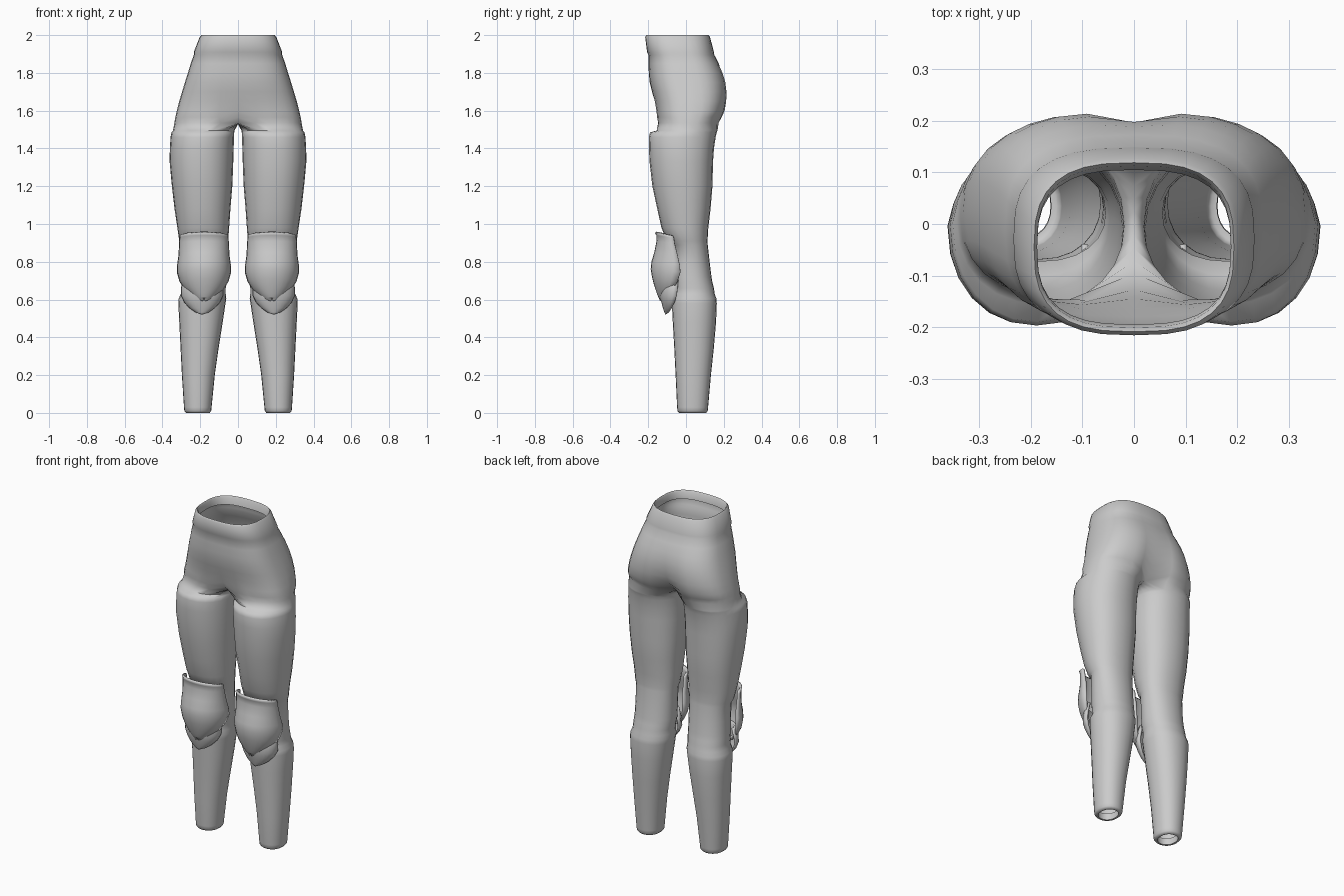
import bpy, bmesh, math

if "Cube" in bpy.data.objects:
    bpy.data.objects.remove(bpy.data.objects["Cube"])

grey = bpy.data.materials.new("plain_grey")
grey.diffuse_color = (0.6, 0.6, 0.6, 1)
grey.use_nodes = True
grey.node_tree.nodes["Principled BSDF"].inputs["Base Color"].default_value = grey.diffuse_color


def spow(v, e):
    return math.copysign(abs(v) ** e, v)


def finish(name, bm, angle, thickness=0):
    """Turn a right-hand half into a mirrored, smooth-shaded object."""
    bmesh.ops.recalc_face_normals(bm, faces=bm.faces)
    me = bpy.data.meshes.new(name)
    bm.to_mesh(me)
    bm.free()
    me.materials.append(grey)
    ob = bpy.data.objects.new(name, me)
    bpy.context.collection.objects.link(ob)
    bpy.ops.object.select_all(action='DESELECT')
    ob.select_set(True)
    bpy.context.view_layer.objects.active = ob
    bpy.ops.object.shade_smooth_by_angle(angle=math.radians(angle))
    if thickness:
        sol = ob.modifiers.new("thickness", 'SOLIDIFY')
        sol.thickness = thickness
        sol.offset = -1
    mir = ob.modifiers.new("mirror", 'MIRROR')
    mir.merge_threshold = 0.0005
    return ob


OUT, INN = 17, 7          # ring points on the outside and on the inner thigh


def pelvis_ring(bm, z, w, yf, yb, dipf=0, dipb=0, e=0.72):
    """Open half ring from front centre round the hip to back centre."""
    c, h = (yf + yb) / 2, (yb - yf) / 2
    row = []
    for i in range(OUT):
        a = math.radians(-90 + 180 * i / (OUT - 1))
        x = 0 if i in (0, OUT - 1) else w * spow(math.cos(a), e)
        dip = (dipf if a < 0 else dipb) * math.exp(-(x / 0.06) ** 2)
        y = c + h * spow(math.sin(a), e)
        y += dip if a < 0 else -dip
        row.append(bm.verts.new((x, y, z)))
    return row


def leg_ring(bm, z, x0, x1, yf, yb, front=None, e=0.92):
    """Closed leg ring; 'front' pushes the front half out as a plate."""
    row = []
    for i in range(OUT + INN):
        a = math.radians(-120 + 15 * i)
        f, r = yf, x1
        if front and math.sin(a) < 0.05:
            f, r = front
        c = (yf + yb) / 2
        h = yb - c if math.sin(a) > 0 else c - f
        row.append(bm.verts.new(((x0 + r) / 2 + (r - x0) / 2 * spow(math.cos(a), e),
                                 c + h * spow(math.sin(a), e), z)))
    return row


def bridge(bm, a, b, closed):
    n = len(a)
    for i in range(n if closed else n - 1):
        j = (i + 1) % n
        bm.faces.new((a[i], a[j], b[j], b[i]))


# Trousers: waist rim, hips, crotch and legs as one loft
bm = bmesh.new()
hips = [
    (1.95, .188, -.195, .105), (1.99, .188, -.201, .113), (2.0, .194, -.209, .119),
    (1.99, .203, -.216, .127), (1.91, .234, -.206, .148), (1.895, .234, -.199, .15),
    (1.85, .25, -.198, .173), (1.8, .265, -.197, .197, 0, .008),
    (1.75, .281, -.192, .213, 0, .015), (1.7, .296, -.18, .219, 0, .022),
    (1.65, .311, -.168, .218, .005, .032), (1.6, .324, -.16, .21, .015, .048),
    (1.565, .332, -.157, .195, .03, .065),
]
rows = [pelvis_ring(bm, *h) for h in hips]
rows.append(pelvis_ring(bm, 1.535, .337, -.156, .183, .06, .085, .8))
for a, b in zip(rows, rows[1:]):
    bridge(bm, a, b, False)
# crotch strip runs along the centre line from back to front
last = rows[-1]
yb, yf = last[-1].co.y, last[0].co.y
strip = [bm.verts.new((0, yb + (yf - yb) * (i + 1) / (INN + 1), 1.53)) for i in range(INN)]
prev = last + strip
legs = [
    (1.495, .018, .344, -.155, .167), (1.485, .02, .346, -.157, .163, (-.19, .352)),
    (1.46, .021, .349, -.157, .157, (-.197, .357)), (1.4, .023, .355, -.156, .148, (-.196, .361)),
    (1.33, .025, .356, -.15, .143, (-.193, .362)), (1.2, .03, .346, -.135, .14, (-.178, .35)),
    (1.08, .04, .332, -.11, .13, (-.152, .336)), (.98, .047, .317, -.09, .118, (-.13, .321)),
    (.91, .052, .308, -.075, .114, (-.1, .311)), (.89, .055, .302, -.072, .115),
    (.8, .058, .298, -.075, .125), (.72, .06, .298, -.075, .135), (.69, .06, .3, -.072, .14),
    (.66, .065, .3, -.068, .148), (.63, .065, .303, -.068, .152),
    (.605, .062, .314, -.076, .161), (.58, .066, .316, -.075, .163),
    (.48, .081, .311, -.07, .159), (.34, .103, .304, -.062, .147), (.2, .123, .297, -.055, .132),
    (.03, .14, .286, -.047, .117), (.01, .142, .284, -.045, .115), (0, .15, .276, -.037, .107),
    (0, .162, .264, -.025, .095), (.04, .16, .266, -.027, .097),
]
for spec in legs:
    cur = leg_ring(bm, *spec)
    bridge(bm, prev, cur, True)
    prev = cur
finish("trousers", bm, 60)


def guard(name, rows, xc, sag, n=14):
    """Curved shell tapering to a point; rows are z, half width, front y, side y."""
    bm = bmesh.new()
    prev = None
    for z, hw, yf, ys in rows:
        cur = []
        for i in range(n + 1):
            u = -1 + 2 * i / n
            a = u * math.pi / 2
            cur.append(bm.verts.new((xc + hw * math.sin(a),
                                     ys + (yf - ys) * math.cos(a) ** 0.9,
                                     z - sag * u * u)))
        if prev:
            bridge(bm, prev, cur, False)
        prev = cur
    ob = finish(name, bm, 50, 0.012)
    # shells are open, so make sure they face forward
    me = ob.data
    if sum(p.normal.y * p.area for p in me.polygons) > 0:
        me.flip_normals()


# Knee guard with a flared top lip
guard("knee_guard", [
    (.953, .13, -.165, -.07), (.94, .13, -.157, -.065), (.91, .132, -.156, -.06),
    (.85, .135, -.168, -.045), (.8, .142, -.183, -.034), (.76, .144, -.187, -.03),
    (.71, .13, -.178, -.045), (.67, .105, -.167, -.065), (.635, .068, -.155, -.095),
    (.615, .035, -.147, -.12), (.607, .006, -.143, -.138)], .18, .015)

# Smaller guard tucked beneath it
guard("lower_knee_guard", [
    (.72, .1, -.125, -.04), (.66, .112, -.138, -.045), (.62, .112, -.138, -.05),
    (.585, .095, -.13, -.06), (.555, .068, -.122, -.075), (.532, .035, -.114, -.09),
    (.521, .005, -.11, -.107)], .19, 0)
